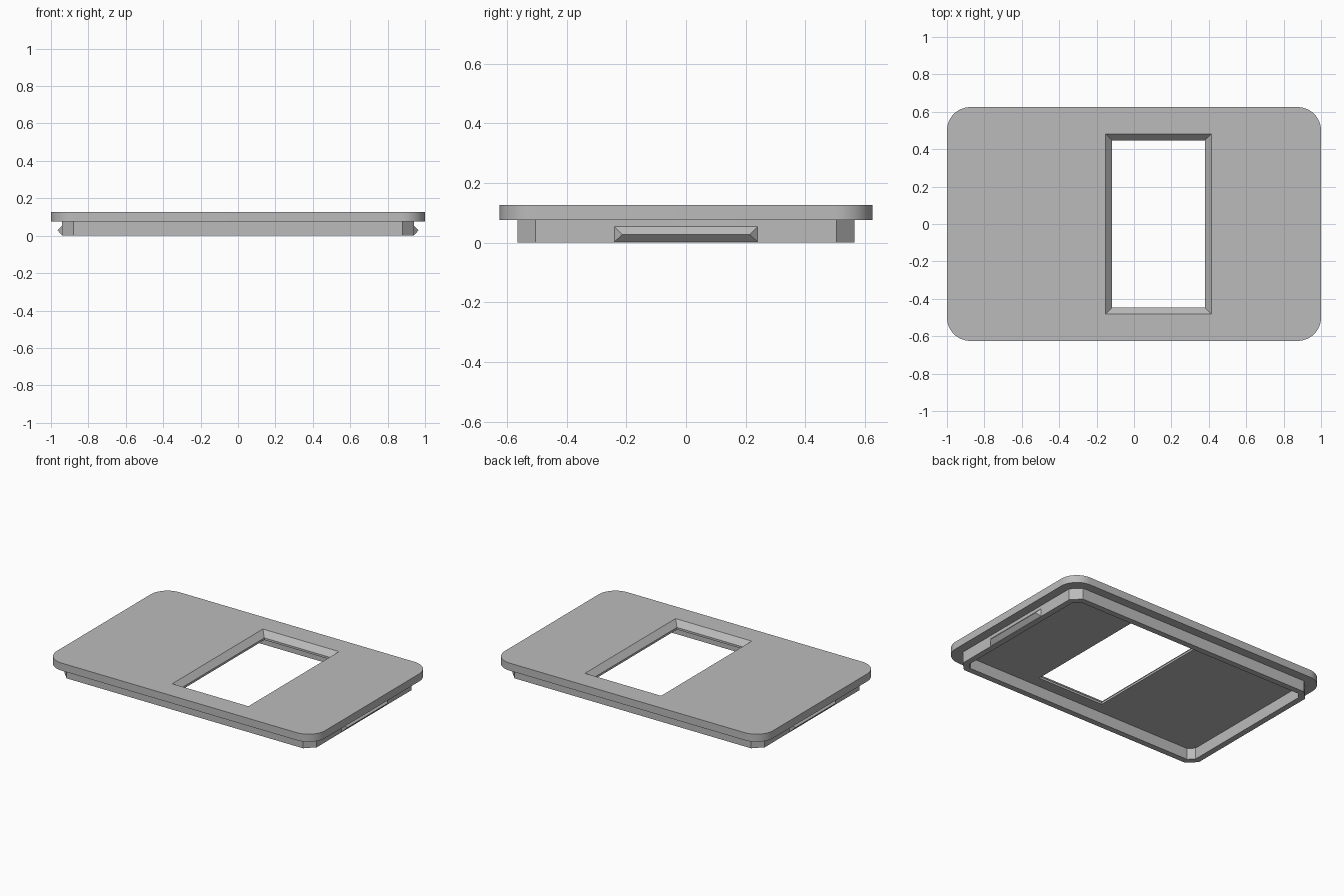
import bpy
import bmesh
from math import cos, sin, pi, radians

if "Cube" in bpy.data.objects:
    bpy.data.objects.remove(bpy.data.objects["Cube"], do_unlink=True)

GREY = (0.5, 0.5, 0.5, 1)
grey = bpy.data.materials.new("plain grey")
grey.use_nodes = True
grey.diffuse_color = GREY
grey.node_tree.nodes["Principled BSDF"].inputs["Base Color"].default_value = GREY


def rounded_outline(hx, hy, r, steps):
    """Rectangle outline with rounded corners (steps=1 gives chamfers)."""
    corners = [(1, 1), (-1, 1), (-1, -1), (1, -1)]
    return [(sx * (hx - r) + r * cos(a), sy * (hy - r) + r * sin(a))
            for q, (sx, sy) in enumerate(corners)
            for a in [(q + i / steps) * pi / 2 for i in range(steps + 1)]]


def rectangle(x0, x1, hy):
    return [(x1, hy), (x0, hy), (x0, -hy), (x1, -hy)]


def loft(name, rings, closed=False):
    """Skin equal-length rings; cap the ends, or join last to first."""
    bm = bmesh.new()
    loops = [[bm.verts.new(p) for p in ring] for ring in rings]
    pairs = list(zip(loops, loops[1:]))
    if closed:
        pairs.append((loops[-1], loops[0]))
    else:
        bm.faces.new(loops[0])
        bm.faces.new(loops[-1])
    for a, b in pairs:
        for i in range(len(a)):
            j = (i + 1) % len(a)
            bm.faces.new((a[i], a[j], b[j], b[i]))
    bmesh.ops.recalc_face_normals(bm, faces=bm.faces)
    mesh = bpy.data.meshes.new(name)
    bm.to_mesh(mesh)
    bm.free()
    mesh.materials.append(grey)
    obj = bpy.data.objects.new(name, mesh)
    bpy.context.collection.objects.link(obj)
    return obj


def at_height(outline, z):
    return [(x, y, z) for x, y in outline]


RIM_TOP, TOP = 0.076, 0.127
RIM_X, RIM_Y, WALL = 0.94, 0.565, 0.04

# Cover plate with rounded corners
outline = rounded_outline(1.0, 0.625, 0.125, 12)
plate = loft("cover_plate", [at_height(outline, RIM_TOP), at_height(outline, TOP)])

# Window: sloped sides above a thin straight lip, cut out of the plate
hole = rectangle(-0.117, 0.38, 0.447)
lip, slope = RIM_TOP + 0.014, 0.035
over = 0.02
rise = (TOP - lip) / slope
flare = slope + over / rise
cutter = loft("window_cutter", [
    at_height(hole, RIM_TOP - over),
    at_height(hole, lip),
    at_height(rectangle(-0.117 - flare, 0.38 + flare, 0.447 + flare), TOP + over)])
cutter.hide_render = True
cut = plate.modifiers.new("window", 'BOOLEAN')
cut.operation = 'DIFFERENCE'
cut.solver = 'EXACT'
cut.object = cutter
bpy.context.view_layer.objects.active = plate
bpy.ops.object.modifier_apply(modifier=cut.name)
bpy.data.objects.remove(cutter, do_unlink=True)
plate.data.shade_smooth()
plate.data.set_sharp_from_angle(angle=radians(30))


# Rim under the plate, with chamfered corners and even thickness
def chamfered(inset):
    c = 0.06 - inset * (2 - 2 ** 0.5)
    return rounded_outline(RIM_X - inset, RIM_Y - inset, c, 1)


loft("rim", [at_height(chamfered(0), 0), at_height(chamfered(0), RIM_TOP),
             at_height(chamfered(WALL), RIM_TOP), at_height(chamfered(WALL), 0)],
     closed=True)

# Wedge-shaped snap clip on each end of the rim
for side, label in ((1, "left"), (-1, "right")):
    root, tip = side * RIM_X, side * (RIM_X + 0.025)
    loft(label + "_clip", [
        [(root, y, 0.002), (tip, y * 0.89, 0.028), (root, y, 0.054)]
        for y in (-0.24, 0.24)])
